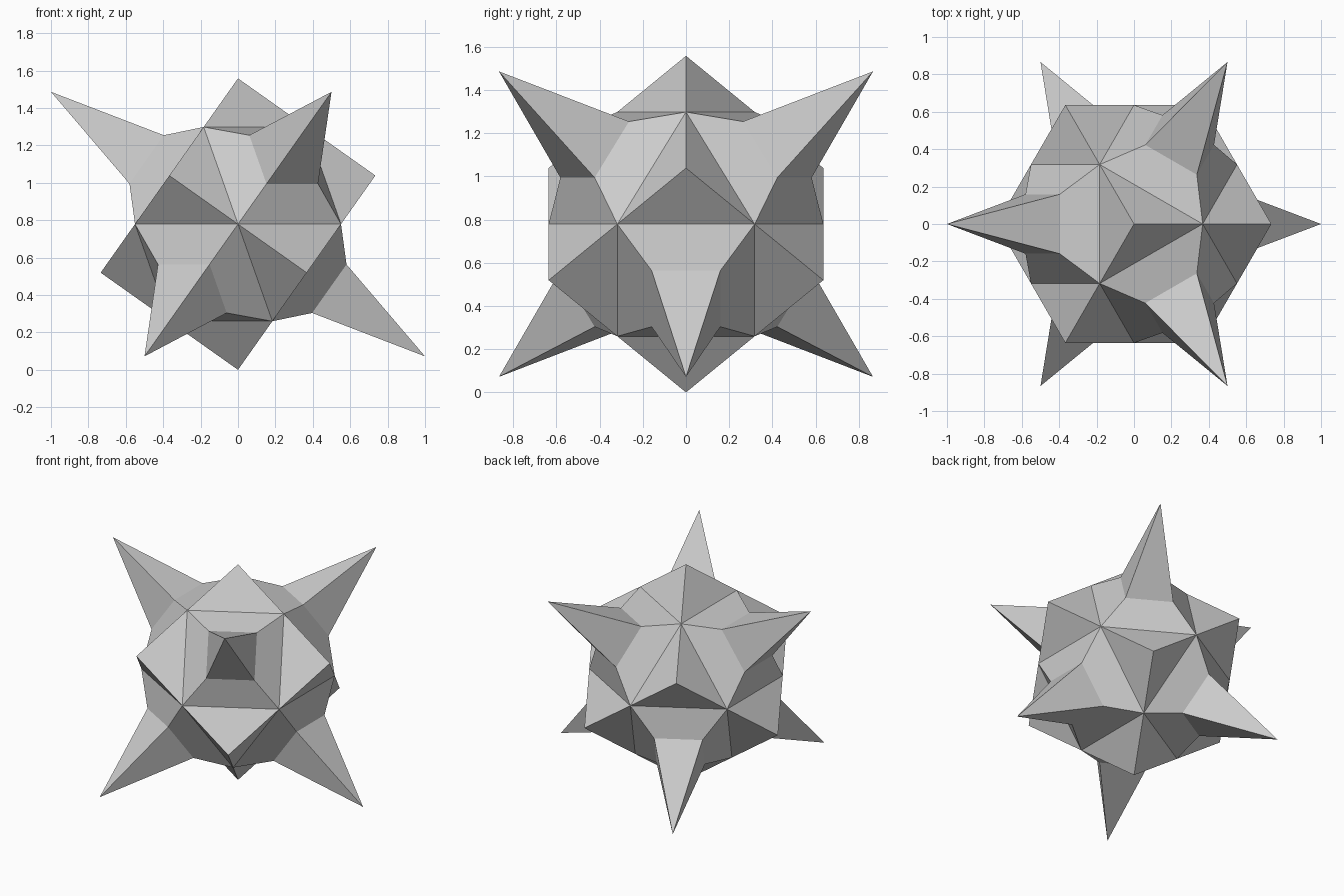
import bpy, bmesh
from itertools import product
from mathutils import Matrix, Vector

if "Cube" in bpy.data.objects:
    bpy.data.objects.remove(bpy.data.objects["Cube"])

R = 0.636                 # core vertex radius (equals its edge length)
POINT = R * 1.5 ** 0.5    # centre to tip of the short three-sided points
COLLAR = 0.598            # centre to the top of a spike collar
SPIKE = 1.5 ** 0.5        # centre to tip of a long spike

bm = bmesh.new()

# Core: cuboctahedron from the edge midpoints of a cube
k = R / 2 ** 0.5
for a, b in product((-k, k), repeat=2):
    for co in ((a, b, 0), (a, 0, b), (0, a, b)):
        bm.verts.new(co)
bmesh.ops.convex_hull(bm, input=bm.verts)
bmesh.ops.dissolve_limit(bm, angle_limit=0.01, verts=bm.verts, edges=bm.edges)
bm.normal_update()


def raise_tip(face, distance):
    """Turn a face into a pyramid with its tip at a distance from the centre."""
    tip = face.calc_center_median().normalized() * distance
    vert = bmesh.ops.poke(bm, faces=[face])["verts"][0]
    vert.co = tip


for face in list(bm.faces):
    if len(face.verts) == 3:
        # Short point on each triangle
        raise_tip(face, POINT)
    else:
        # Tapered collar and long spike on each square
        centre = face.calc_center_median()
        top = bmesh.ops.extrude_discrete_faces(bm, faces=[face])["faces"][0]
        for v in top.verts:
            v.co = centre.normalized() * COLLAR + (v.co - centre) * 0.5
        raise_tip(top, SPIKE)

# Stand the star on one short point
z = Vector((1, 1, 1)).normalized()
x = Vector((-2, 1, 1)).normalized()
bm.transform(Matrix.Translation((0, 0, POINT)) @ Matrix((x, z.cross(x), z)).to_4x4())
bmesh.ops.recalc_face_normals(bm, faces=bm.faces)

mesh = bpy.data.meshes.new("spiked_star")
bm.to_mesh(mesh)
bm.free()
bpy.context.collection.objects.link(bpy.data.objects.new("spiked_star", mesh))
